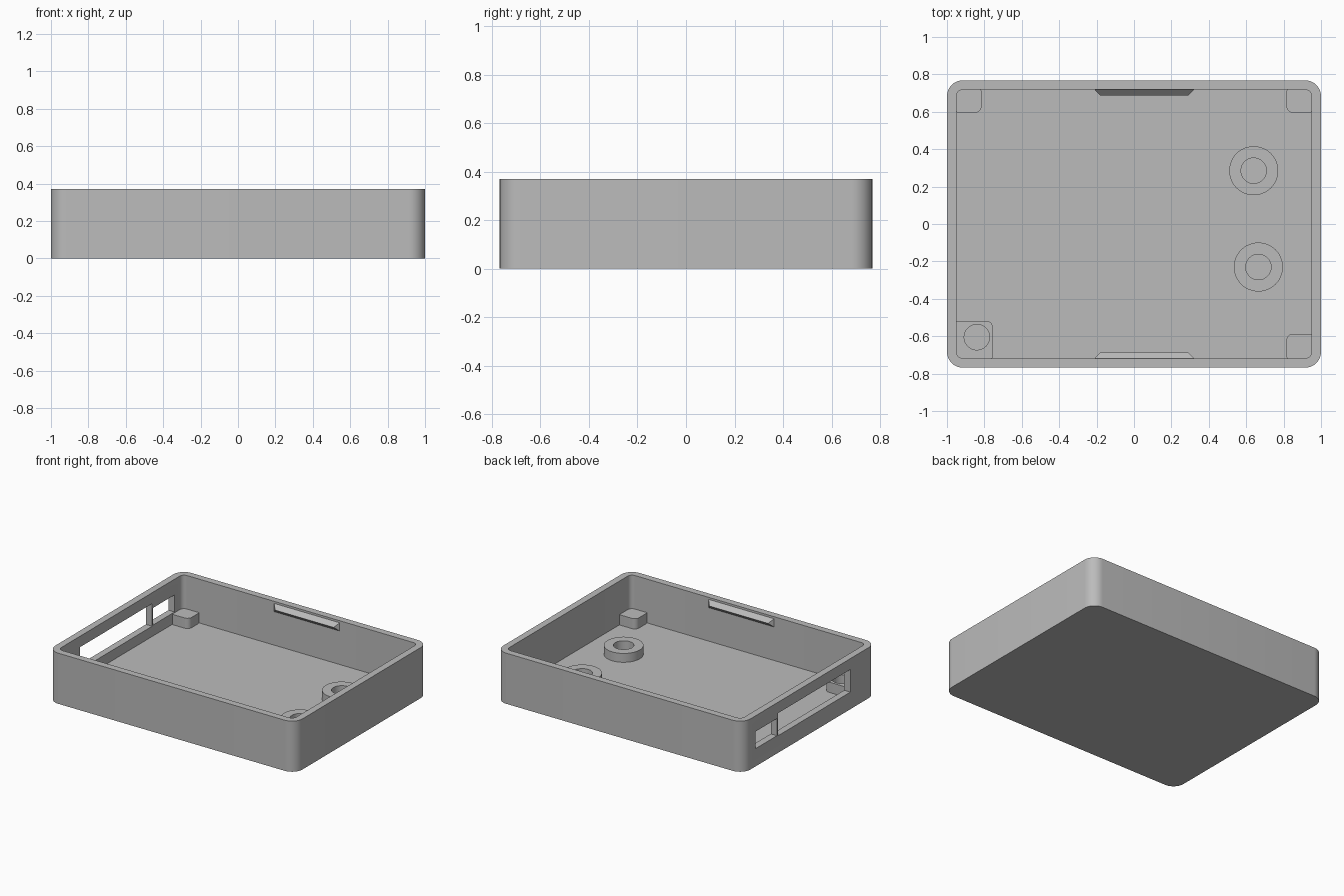
import bpy
import bmesh
import math

cube = bpy.data.objects.get("Cube")
if cube:
    bpy.data.objects.remove(cube, do_unlink=True)

grey = bpy.data.materials.new("plain grey")
grey.use_nodes = True
grey.diffuse_color = (0.5, 0.5, 0.5, 1)
grey.node_tree.nodes["Principled BSDF"].inputs["Base Color"].default_value = (0.5, 0.5, 0.5, 1)

HALF_X, HALF_Y, HEIGHT = 1.0, 0.768, 0.37
WALL, FLOOR = 0.05, 0.05
IN_X, IN_Y = HALF_X - WALL, HALF_Y - WALL


def add_mesh(name, bm):
    bmesh.ops.recalc_face_normals(bm, faces=bm.faces)
    mesh = bpy.data.meshes.new(name)
    bm.to_mesh(mesh)
    bm.free()
    mesh.materials.append(grey)
    obj = bpy.data.objects.new(name, mesh)
    bpy.context.collection.objects.link(obj)
    return obj


def prism(name, outline, z0, z1):
    """Extrude a flat outline from z0 up to z1."""
    bm = bmesh.new()
    face = bm.faces.new([bm.verts.new((x, y, z0)) for x, y in outline])
    top = bmesh.ops.extrude_face_region(bm, geom=[face])["geom"]
    verts = [v for v in top if isinstance(v, bmesh.types.BMVert)]
    bmesh.ops.translate(bm, verts=verts, vec=(0, 0, z1 - z0))
    return add_mesh(name, bm)


def rounded_box(name, x0, x1, y0, y1, z0, z1, radius, steps=10):
    outline = []
    corners = ((x1 - radius, y1 - radius), (x0 + radius, y1 - radius),
               (x0 + radius, y0 + radius), (x1 - radius, y0 + radius))
    for i, (cx, cy) in enumerate(corners):
        for k in range(steps + 1):
            a = (i + k / steps) * math.pi / 2
            outline.append((cx + radius * math.cos(a), cy + radius * math.sin(a)))
    return prism(name, outline, z0, z1)


def cylinder(name, x, y, radius, z0, z1, sides=48):
    angles = [i * math.tau / sides for i in range(sides)]
    return prism(name, [(x + radius * math.cos(a), y + radius * math.sin(a)) for a in angles], z0, z1)


def box(name, x0, x1, y0, y1, z0, z1):
    return prism(name, [(x0, y0), (x1, y0), (x1, y1), (x0, y1)], z0, z1)


def cut(obj, cutter):
    """Subtract the cutter, bake the result and discard the cutter."""
    mod = obj.modifiers.new("cut", "BOOLEAN")
    mod.operation, mod.solver, mod.object = "DIFFERENCE", "EXACT", cutter
    cutter.hide_render = True
    deps = bpy.context.evaluated_depsgraph_get()
    baked = bpy.data.meshes.new_from_object(obj.evaluated_get(deps))
    obj.modifiers.clear()
    obj.data = baked
    bpy.data.objects.remove(cutter, do_unlink=True)


def smooth(obj):
    bpy.ops.object.select_all(action="DESELECT")
    obj.select_set(True)
    bpy.context.view_layer.objects.active = obj
    bpy.ops.object.shade_smooth_by_angle(angle=math.radians(30))


# Open tray with rounded corners
tray = rounded_box("tray", -HALF_X, HALF_X, -HALF_Y, HALF_Y, 0, HEIGHT, 0.085)
cut(tray, rounded_box("cavity", -IN_X, IN_X, -IN_Y, IN_Y, FLOOR, HEIGHT + 0.1, 0.035))

# Long and short port openings in the side wall, with a thin divider between
cut(tray, box("long_port", -1.1, -0.9, -0.47, 0.365, 0.125, 0.29))
cut(tray, box("short_port", -1.1, -0.9, 0.377, 0.625, 0.13, 0.255))
smooth(tray)

# Ring standoffs on the floor
HOLE = 0.068
for name, x, y in (("back_standoff", 0.64, 0.285), ("front_standoff", 0.665, -0.23)):
    ring = cylinder(name, x, y, 0.131, FLOOR - 0.02, 0.115)
    cut(ring, cylinder("hole", x, y, HOLE, 0, 0.2))
    smooth(ring)

# Corner supports, buried slightly in the walls
POST_TOP = 0.125
for name, sx, sy, x, y in (("back_right_support", -1, 1, 0.815, 0.595),
                           ("back_left_support", 1, 1, 0.815, 0.595),
                           ("front_left_support", 1, -1, 0.815, 0.587),
                           ("front_right_post", -1, -1, 0.755, 0.518)):
    xs = sorted((sx * x, sx * (IN_X + 0.02)))
    ys = sorted((sy * y, sy * (IN_Y + 0.02)))
    post = rounded_box(name, *xs, *ys, FLOOR - 0.02, POST_TOP, 0.035)
    if name == "front_right_post":
        cut(post, cylinder("hole", -0.84, -0.605, HOLE, 0, 0.2))
    smooth(post)

# Wedge-shaped snap ridges with tapered ends, inside the front and back walls
for name, side in (("back_ridge", 1), ("front_ridge", -1)):
    bm = bmesh.new()
    ends = []
    for x, taper in ((-0.21, 0.028), (0.32, -0.028)):
        ends.append([bm.verts.new((x, side * IN_Y, 0.355)),
                     bm.verts.new((x + taper, side * (IN_Y - 0.03), 0.325)),
                     bm.verts.new((x, side * IN_Y, 0.295))])
    for end in ends:
        bm.faces.new(end)
    for i in range(3):
        j = (i + 1) % 3
        bm.faces.new((ends[0][i], ends[0][j], ends[1][j], ends[1][i]))
    add_mesh(name, bm)
